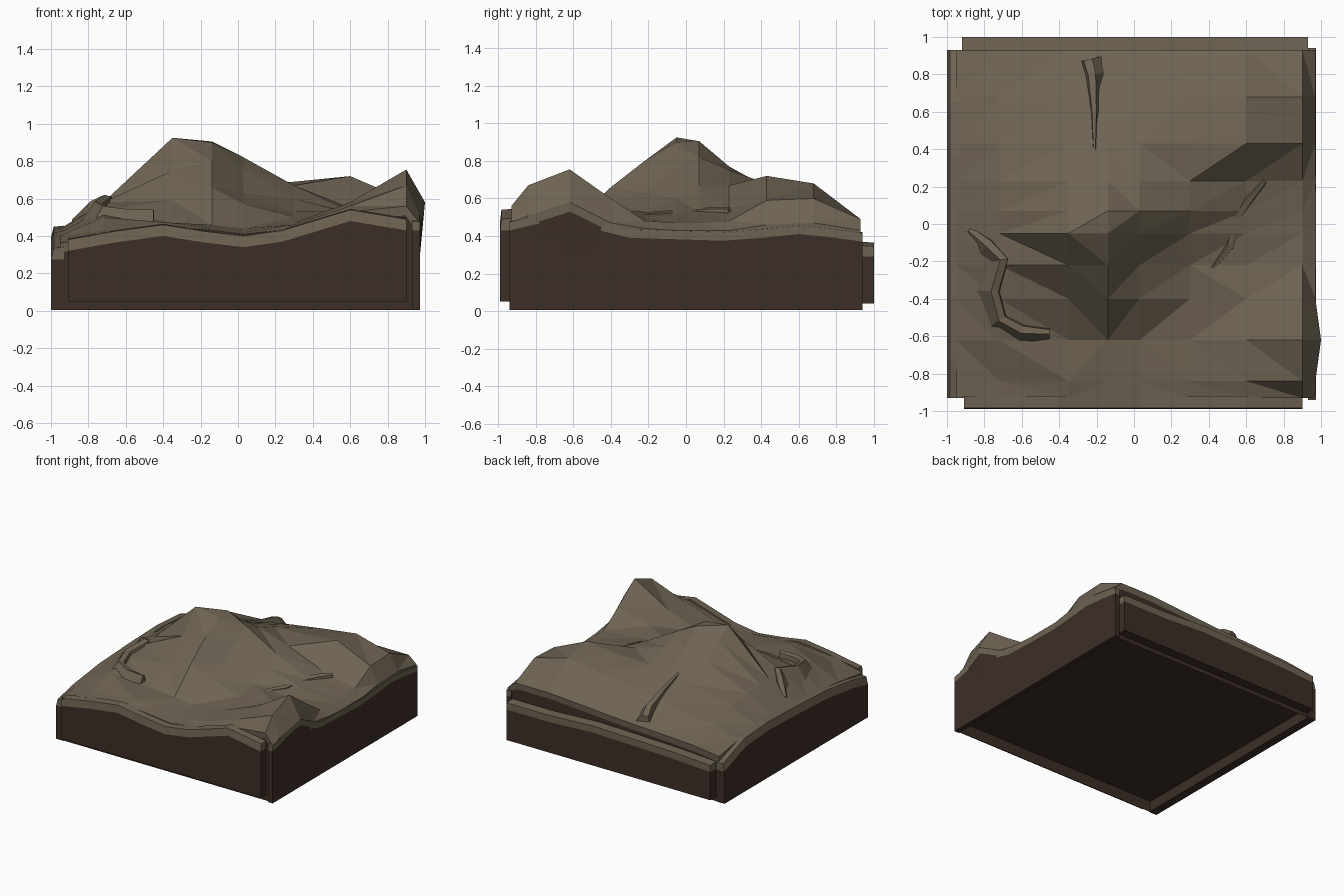
import bpy, bmesh
from mathutils import Vector

if "Cube" in bpy.data.objects:
    bpy.data.objects.remove(bpy.data.objects["Cube"])


def material(name, rgb):
    m = bpy.data.materials.new(name)
    m.diffuse_color = (*rgb, 1)
    m.use_nodes = True
    m.node_tree.nodes["Principled BSDF"].inputs["Base Color"].default_value = m.diffuse_color
    return m


TAN = material("soil", (0.155, 0.125, 0.085))
BROWN = material("earth", (0.046, 0.027, 0.020))


def finish(name, bm, mats):
    bmesh.ops.recalc_face_normals(bm, faces=bm.faces)
    me = bpy.data.meshes.new(name)
    bm.to_mesh(me)
    bm.free()
    for m in mats:
        me.materials.append(m)
    ob = bpy.data.objects.new(name, me)
    bpy.context.collection.objects.link(ob)
    return ob


def loft(name, rings, mat):
    """Closed solid through a row of equal cross-sections."""
    bm = bmesh.new()
    rows = [[bm.verts.new(p) for p in r] for r in rings]
    n = len(rows[0])
    for a, b in zip(rows, rows[1:]):
        for i in range(n):
            bm.faces.new((a[i], a[(i + 1) % n], b[(i + 1) % n], b[i]))
    bm.faces.new(rows[0])
    bm.faces.new(rows[-1])
    return finish(name, bm, [mat])


# Terrain: coarse height grid, rows run front to back
XS = (-.95, -.72, -.35, -.14, .03, .30, .60, .90, .97)
TERRAIN = (
    (-.93, (.36, .42, .45, .43, .41, .44, .53, .56, .47)),
    (-.84, (.37, .43, .47, .44, .42, .46, .56, .67, .51)),
    (-.62, (.40, .50, .47, .46, .44, .47, .58, .755, .58)),
    (-.40, (.42, .54, .59, .66, .57, .50, .53, .60, .47)),
    (-.22, (.43, .58, .75, .80, .63, .53, .50, .48, .44)),
    (-.05, (.44, .58, .925, .90, .76, .60, .52, .47, .43)),
    (.07, (.44, .58, .84, .905, .82, .67, .53, .47, .43)),
    (.23, (.44, .57, .73, .77, .75, .67, .55, .48, .43)),
    (.43, (.44, .54, .62, .66, .68, .69, .72, .59, .46)),
    (.68, (.42, .48, .54, .57, .60, .64, .68, .60, .47)),
    (.93, (.38, .41, .43, .44, .45, .47, .49, .49, .43)),
)

bm = bmesh.new()
grid = []
for y, heights in TERRAIN:
    row = []
    for x, z in zip(XS, heights):
        if x == XS[-1] and -.7 < y < -.5:
            x = 1.0
        row.append(bm.verts.new((x, y, z)))
    grid.append(row)
for a, b in zip(grid, grid[1:]):
    for i in range(len(XS) - 1):
        q = (a[i], a[i + 1], b[i + 1], b[i])
        # split each cell along its flatter diagonal
        if abs(q[0].co.z - q[2].co.z) < abs(q[1].co.z - q[3].co.z):
            bm.faces.new(q[:3])
            bm.faces.new((q[0], q[2], q[3]))
        else:
            bm.faces.new((q[0], q[1], q[3]))
            bm.faces.new((q[1], q[2], q[3]))
# Soil edge, earth skirt to the ground and recessed underside
loop = (grid[0] + [r[-1] for r in grid[1:]] + grid[-1][-2::-1]
        + [r[0] for r in grid[-2:0:-1]])


def ring(half_x, half_y, z):
    return [bm.verts.new((max(-half_x, min(half_x, v.co.x)),
                          max(-half_y, min(half_y, v.co.y)), z)) for v in loop]


edge = [bm.verts.new((v.co.x * .995, v.co.y * .995, v.co.z - .05)) for v in loop]
rings = [loop, edge, ring(.945, .925, .005), ring(.935, .915, .09)]
for k, (lo, hi) in enumerate(zip(rings, rings[1:])):
    for i in range(len(loop)):
        j = (i + 1) % len(loop)
        bm.faces.new((lo[i], lo[j], hi[j], hi[i])).material_index = min(k, 1)
bm.faces.new(rings[-1]).material_index = 1
finish("terrain", bm, [TAN, BROWN])


# Side panels: earth wall with a soil band following the wavy profile
def panel(name, axis, inner, outer, bottom, profile, band=.06, lean=.993):
    def pt(t, d, z):
        return (t, d, z) if axis == 'x' else (d, t, z)
    wall, cap = [], []
    for t, z in profile:
        wall.append([pt(t, inner, bottom), pt(t, outer, bottom),
                     pt(t, outer, z), pt(t, inner, z)])
        cap.append([pt(t, inner, z), pt(t, outer, z),
                    pt(t, outer * lean, z + band), pt(t, inner, z + band + .005)])
    loft(name + "_wall", wall, BROWN)
    loft(name + "_soil_band", cap, TAN)


panel("front", 'x', -.92, -.99, .05,
      ((-.91, .32), (-.66, .365), (-.40, .40), (-.18, .365), (.03, .34),
       (.24, .37), (.60, .48), (.90, .43)))
panel("back", 'x', .92, 1.0, .04,
      ((-.92, .27), (-.6, .29), (-.25, .30), (.15, .31), (.55, .29), (.93, .29)),
      .055, 1)
panel("left", 'y', -.93, -1.0, .005,
      ((-.93, .275), (-.72, .32), (-.4, .36), (0, .38), (.35, .39), (.65, .37), (.93, .27)),
      .06, .985)
panel("right", 'y', .93, .972, .005,
      ((-.94, .43), (-.64, .50), (-.50, .44), (-.30, .39), (.20, .375),
       (.40, .39), (.60, .41), (.80, .39), (.94, .37)), .045, 1)


# Rock ledges: broad wedges along a path of (x, y, crest height, half width)
def rock_ledge(name, path):
    rings = []
    for i, (x, y, z, w) in enumerate(path):
        a, b = path[max(i - 1, 0)], path[min(i + 1, len(path) - 1)]
        d = Vector((b[0] - a[0], b[1] - a[1], 0)).normalized()
        s = Vector((-d.y, d.x, 0)) * w
        c = Vector((x, y, z))
        rings.append([c - s * 2 - Vector((0, 0, .12)), c - s * .3,
                      c + s * .5 - Vector((0, 0, .01)), c + s - Vector((0, 0, .12))])
    loft(name, rings, TAN)


rock_ledge("crescent_ledge", ((-.88, -.03, .49, .03), (-.78, -.11, .585, .05),
                              (-.70, -.19, .62, .05), (-.75, -.36, .585, .05),
                              (-.71, -.51, .56, .05), (-.60, -.57, .545, .05),
                              (-.45, -.58, .54, .03)))
rock_ledge("gully_ledge", ((.70, .23, .555, .02), (.62, .14, .555, .04),
                           (.55, .04, .545, .04), (.51, -.12, .535, .04),
                           (.42, -.24, .525, .02)))
rock_ledge("back_ridge", ((-.21, .36, .685, .01), (-.21, .60, .615, .03),
                          (-.22, .80, .56, .05), (-.24, .88, .51, .06)))
